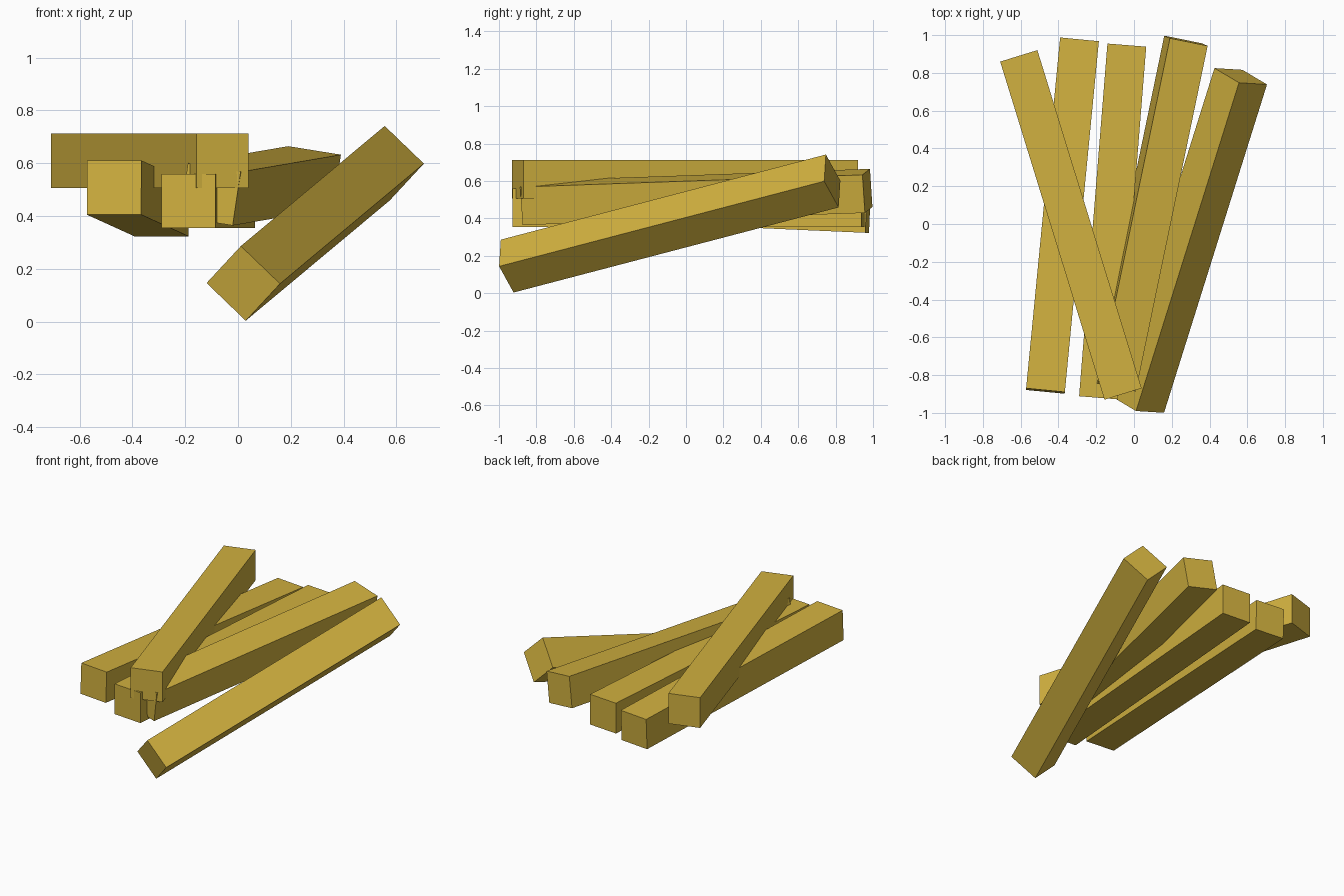
import bpy
from mathutils import Vector, Matrix

if "Cube" in bpy.data.objects:
    bpy.data.objects.remove(bpy.data.objects["Cube"])

SIZE = 0.206  # square section of every beam

wood = bpy.data.materials.new("golden_wood")
wood.diffuse_color = (0.64, 0.44, 0.05, 1)
wood.use_nodes = True
wood.node_tree.nodes["Principled BSDF"].inputs["Base Color"].default_value = wood.diffuse_color


def beam(name, front, back, up=(0, 0, 1)):
    """Square beam between two end centres, rolled so its top faces 'up'."""
    front, back = Vector(front), Vector(back)
    y = (back - front).normalized()
    x = y.cross(Vector(up)).normalized()
    z = x.cross(y)
    rot = Matrix((x, y, z)).transposed().to_4x4()
    bpy.ops.mesh.primitive_cube_add(size=1)
    ob = bpy.context.object
    ob.name = name
    scale = Matrix.Diagonal((SIZE, (back - front).length, SIZE, 1))
    ob.matrix_world = Matrix.Translation((front + back) / 2) @ rot @ scale
    ob.data.materials.append(wood)


# beam lying across the top of the pile
beam("crossing_beam", (-0.058, -0.90, 0.61), (-0.61, 0.89, 0.61))
# left beam, dipping towards the back
beam("left_beam", (-0.469, -0.884, 0.508), (-0.289, 0.973, 0.426))
# level middle beam
beam("middle_beam", (-0.188, -0.92, 0.457), (-0.038, 0.947, 0.457))
# slightly rolled beam, rising towards the back
beam("rolled_beam", (-0.105, -0.86, 0.482), (0.275, 0.97, 0.547), (0.03, -0.015, 0.205))
# right beam standing on its edge, slid down to the ground
beam("fallen_beam", (0.02, -0.956, 0.145), (0.565, 0.782, 0.60), (0.13, -0.075, 0.14))
